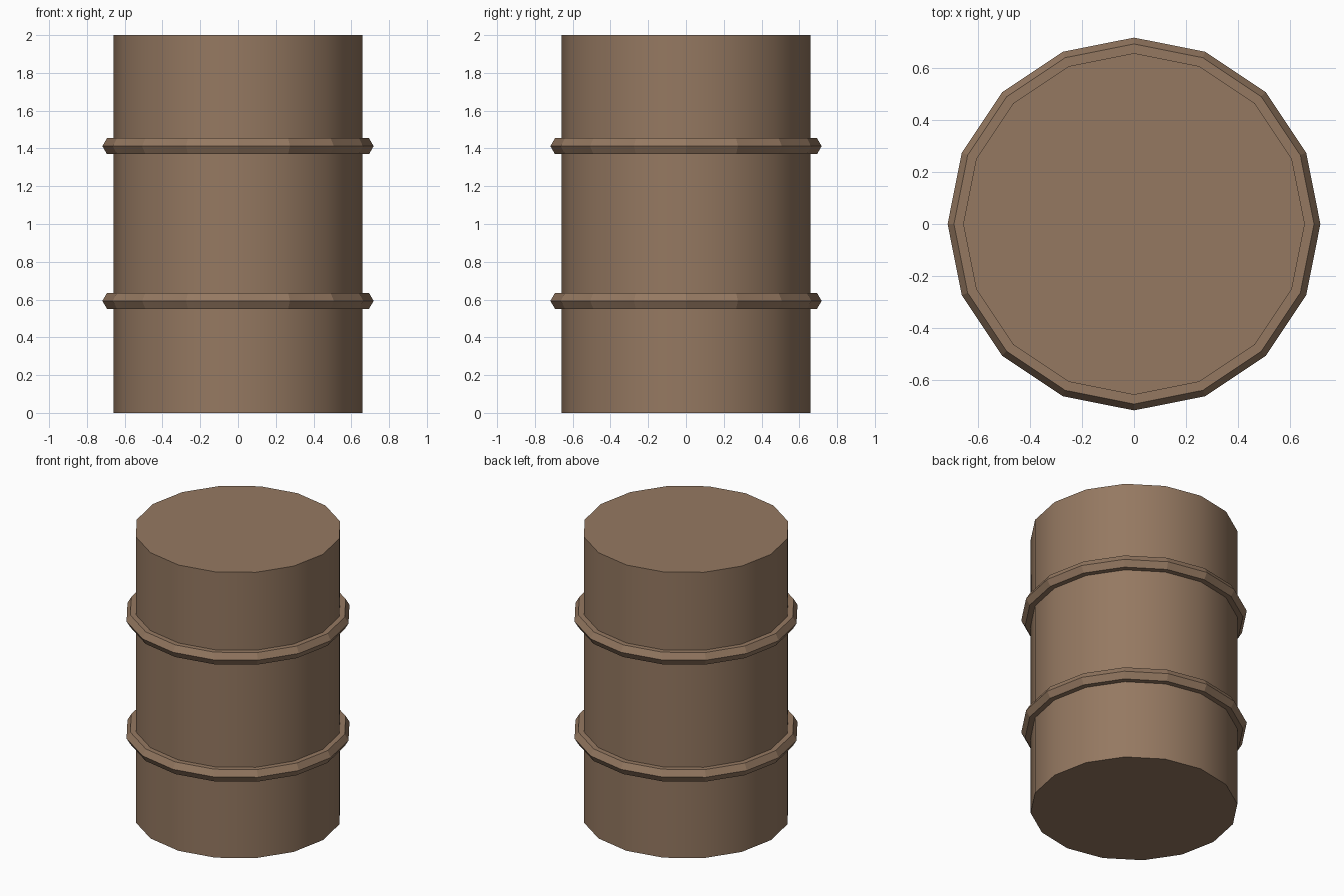
import bpy
from math import radians

if "Cube" in bpy.data.objects:
    bpy.data.objects.remove(bpy.data.objects["Cube"])

SIDES = 16
brown = bpy.data.materials.new("brown_wood")
brown.diffuse_color = (0.30, 0.19, 0.12, 1)
brown.use_nodes = True
brown.node_tree.nodes["Principled BSDF"].inputs["Base Color"].default_value = brown.diffuse_color


def finish(name):
    obj = bpy.context.object
    obj.name = name
    obj.data.materials.append(brown)
    return obj


# Barrel body: 16-sided drum with smooth sides and flat caps
bpy.ops.mesh.primitive_cylinder_add(vertices=SIDES, radius=0.658, depth=2,
                                    location=(0, 0, 1))
finish("barrel_body")
bpy.ops.object.shade_smooth_by_angle(angle=radians(30))

# Two faceted hoops with a hexagonal cross-section
for name, z in (("lower_hoop", 0.593), ("upper_hoop", 1.412)):
    bpy.ops.mesh.primitive_torus_add(major_segments=SIDES, minor_segments=6,
                                     major_radius=0.669, minor_radius=0.049,
                                     location=(0, 0, z))
    finish(name)
    bpy.ops.object.shade_flat()
